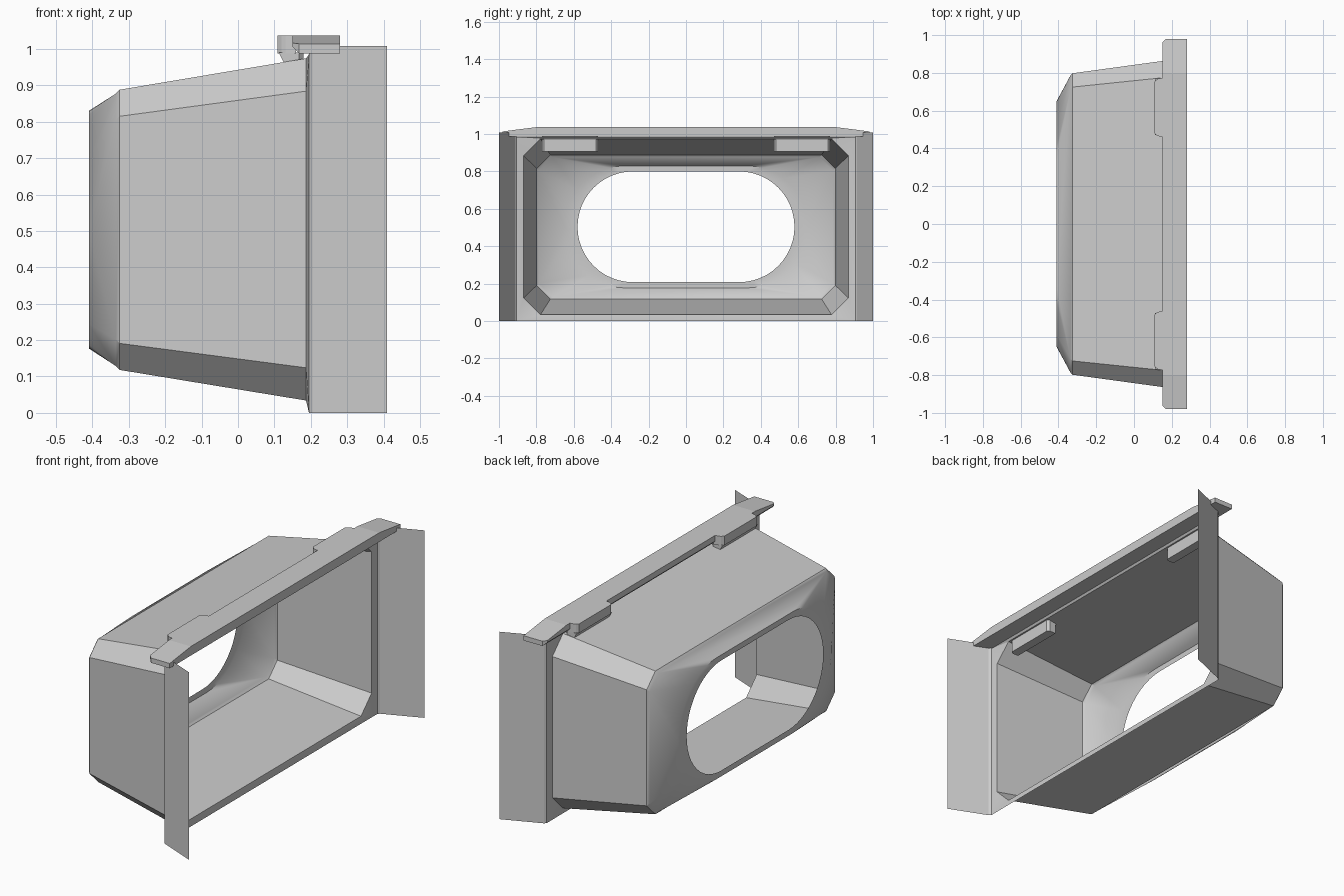
import bpy, bmesh, math

if "Cube" in bpy.data.objects:
    bpy.data.objects.remove(bpy.data.objects["Cube"])

K = 12  # segments per quarter arc


def finish(name, bm, smooth=None, solid=True):
    bmesh.ops.remove_doubles(bm, verts=bm.verts, dist=0.0005)
    if solid:
        bmesh.ops.recalc_face_normals(bm, faces=bm.faces)
    me = bpy.data.meshes.new(name)
    bm.to_mesh(me)
    bm.free()
    ob = bpy.data.objects.new(name, me)
    bpy.context.collection.objects.link(ob)
    if smooth:
        bpy.ops.object.select_all(action='DESELECT')
        ob.select_set(True)
        bpy.context.view_layer.objects.active = ob
        bpy.ops.object.shade_smooth_by_angle(angle=math.radians(smooth))
    return ob


def ring(x, hy, lo, hi, cham=None, arc=None):
    """Closed section with 4*(K+1) points: chamfered rectangle, or stadium if arc radius is given."""
    zc, hz = (lo + hi) / 2, (hi - lo) / 2
    pts = []
    for q, (sy, sz) in enumerate([(1, 1), (-1, 1), (-1, -1), (1, -1)]):
        for i in range(K + 1):
            t = i / K if q % 2 == 0 else 1 - i / K
            if arc:
                a = t * math.pi / 2
                y, z = hy - arc + arc * math.cos(a), hz * math.sin(a)
            elif t < 0.5 or (t == 0.5 and q % 2 == 0):
                y, z = hy, hz - cham
            else:
                y, z = hy - cham, hz
            pts.append((x, sy * y, zc + sz * z))
    return pts


def prism(name, outline, vec):
    bm = bmesh.new()
    f = bm.faces.new([bm.verts.new(p) for p in outline])
    ext = bmesh.ops.extrude_face_region(bm, geom=[f], use_keep_orig=True)
    vs = [g for g in ext['geom'] if isinstance(g, bmesh.types.BMVert)]
    bmesh.ops.translate(bm, verts=vs, vec=vec)
    return bm


# Hood shell: mounting flange, tapered octagonal box, funnel and oval rim in one loft
rings = [
    ring(0.195, 0.905, 0.0, 0.985, cham=0.0),
    ring(0.187, 0.868, 0.034, 0.974, cham=0.09),
    ring(-0.325, 0.798, 0.118, 0.888, cham=0.073),
    ring(-0.336, 0.787, 0.129, 0.877, cham=0.073),
    ring(-0.41, 0.65, 0.177, 0.83, arc=0.327),
    ring(-0.41, 0.58, 0.208, 0.80, arc=0.296),
]
bm = bmesh.new()
loops = [[bm.verts.new(p) for p in r] for r in rings]
n = len(loops[0])
for a, b in zip(loops, loops[1:]):
    for i in range(n):
        j = (i + 1) % n
        bm.faces.new((a[i], b[i], b[j], a[j]))
finish("hood_shell", bm, smooth=28, solid=False)

# Thin flared side wings
for s, side in ((1, "left"), (-1, "right")):
    bm = bmesh.new()
    low = [(0.195, 0.905), (0.205, 0.915), (0.41, 1.0)]
    cols = [[bm.verts.new((x, s * y, z)) for z in (0.0, 1.008)] for x, y in low]
    for a, b in zip(cols, cols[1:]):
        f = (a[0], a[1], b[1], b[0])
        bm.faces.new(f if s > 0 else f[::-1])
    finish("side_wing_" + side, bm, solid=False)

# Top bar with sloping ends and clipped rear corners
half = [(0.98, 0.988), (0.98, 1.014), (0.80, 1.037)]
outline = [(0.15, y, z) for y, z in half] + [(0.15, -y, z) for y, z in reversed(half)]
bm = prism("top_bar", outline, (0.13, 0, 0))
ends = [e for e in bm.edges if all(abs(v.co.y) > 0.97 and v.co.x < 0.16 for v in e.verts)]
bmesh.ops.bevel(bm, geom=ends, offset=0.018, segments=1, affect='EDGES')
finish("top_bar", bm)

for s, side in ((1, "left"), (-1, "right")):
    # Tabs behind the bar
    c = 0.012
    plan = [(0.16, 0.46), (0.13, 0.465), (0.108 + c, 0.47), (0.108, 0.47 + c),
            (0.108, 0.765 - c), (0.108 + c, 0.765), (0.13, 0.77), (0.16, 0.775)]
    bm = prism("tab", [(x, s * y, 0.988) for x, y in plan], (0, 0, 0.049))
    finish("bar_tab_" + side, bm)

    # Clips hanging from the tabs into the opening
    prof = [(0.112, 0.99), (0.13, 0.955), (0.13, 0.907), (0.18, 0.907), (0.18, 0.99)]
    y0 = 0.47 if s > 0 else -0.77
    bm = prism("clip", [(x, y0, z) for x, z in prof], (0, 0.30, 0))
    front = [e for e in bm.edges
             if all(v.co.x > 0.17 for v in e.verts)
             and abs(e.verts[0].co.y - e.verts[1].co.y) < 1e-4]
    bmesh.ops.bevel(bm, geom=front, offset=0.012, segments=1, affect='EDGES')
    finish("clip_" + side, bm)
